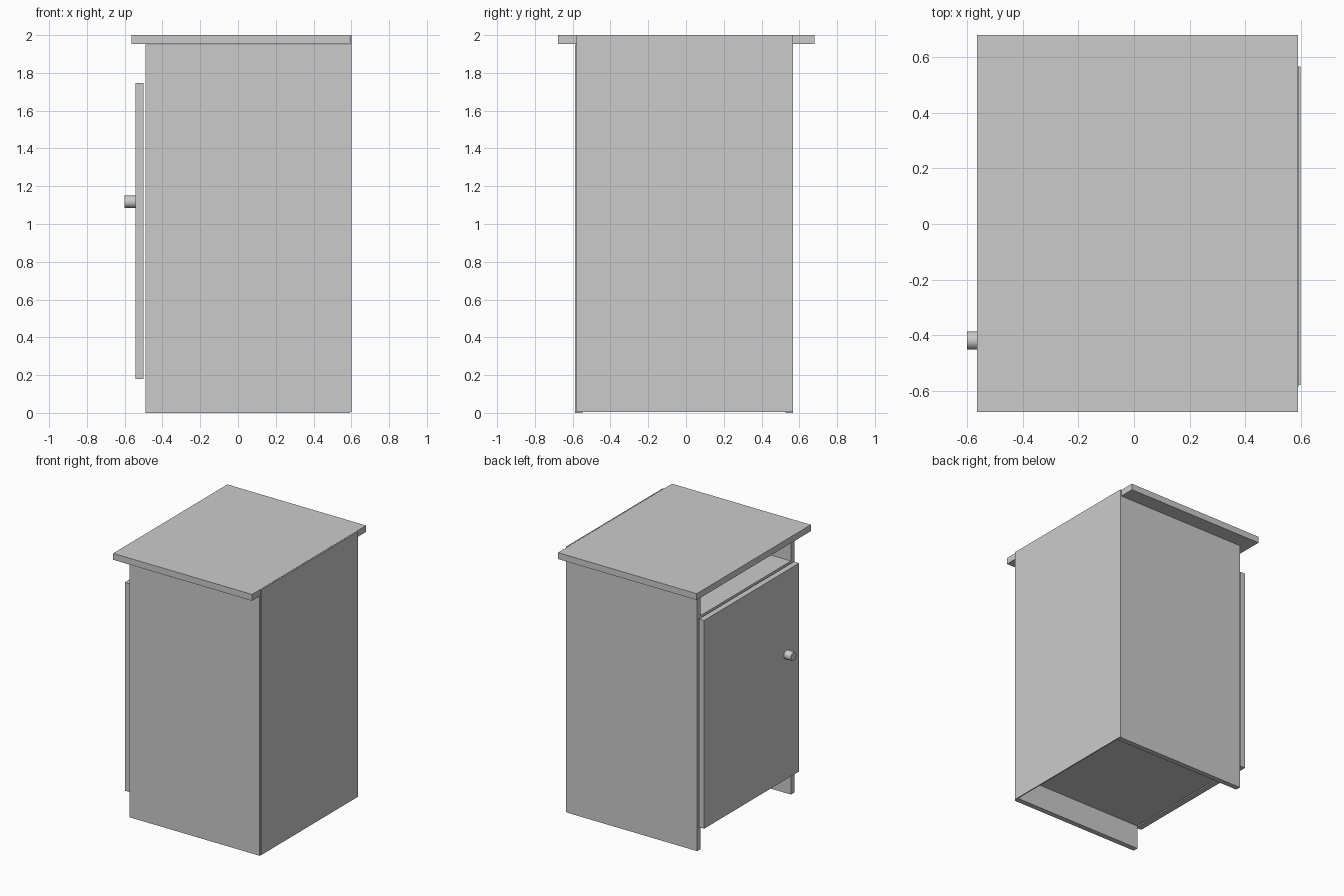
import bpy
import math

default = bpy.data.objects.get("Cube")
if default:
    bpy.data.objects.remove(default, do_unlink=True)

# One plain grey for the whole cabinet
GREY = (0.6, 0.6, 0.6, 1.0)
grey = bpy.data.materials.new("light grey")
grey.use_nodes = True
grey.diffuse_color = GREY
grey.node_tree.nodes["Principled BSDF"].inputs["Base Color"].default_value = GREY


def board(name, x, y, z):
    """Flat board given by its (min, max) range on each axis."""
    centre = [(a + b) / 2 for a, b in (x, y, z)]
    bpy.ops.mesh.primitive_cube_add(size=1, location=centre)
    obj = bpy.context.object
    obj.name = name
    obj.scale = [b - a for a, b in (x, y, z)]
    bpy.ops.object.transform_apply(location=False, rotation=False, scale=True)
    obj.data.materials.append(grey)
    return obj


# Carcass: the opening faces -x
FRONT, BACK = -0.49, 0.592
OUTER_R, OUTER_L = -0.587, 0.567
THICK = 0.04
INNER = (OUTER_R + THICK, OUTER_L - THICK)

board("side_panel_near", (FRONT, BACK), (OUTER_R, INNER[0]), (0, 1.95))
board("side_panel_far", (FRONT, BACK), (INNER[1], OUTER_L), (0, 1.95))
board("back_panel", (BACK, 0.6), (-0.58, OUTER_L), (0.005, 2.0))
board("worktop", (-0.565, 0.59), (-0.677, 0.68), (1.952, 2.0))

# Inner boards
for name, z in (("bottom_board", 0.18), ("upper_shelf", 1.712)):
    board(name, (FRONT, BACK), INNER, (z, z + 0.045))

# Door with a round knob
board("door", (-0.543, -0.5), (-0.57, 0.56), (0.18, 1.747))
bpy.ops.mesh.primitive_cylinder_add(
    vertices=32, radius=0.033, depth=0.06,
    location=(-0.571, -0.42, 1.117), rotation=(0, math.pi / 2, 0))
knob = bpy.context.object
knob.name = "door_knob"
knob.data.materials.append(grey)
bpy.ops.object.shade_smooth_by_angle(angle=math.radians(40))
